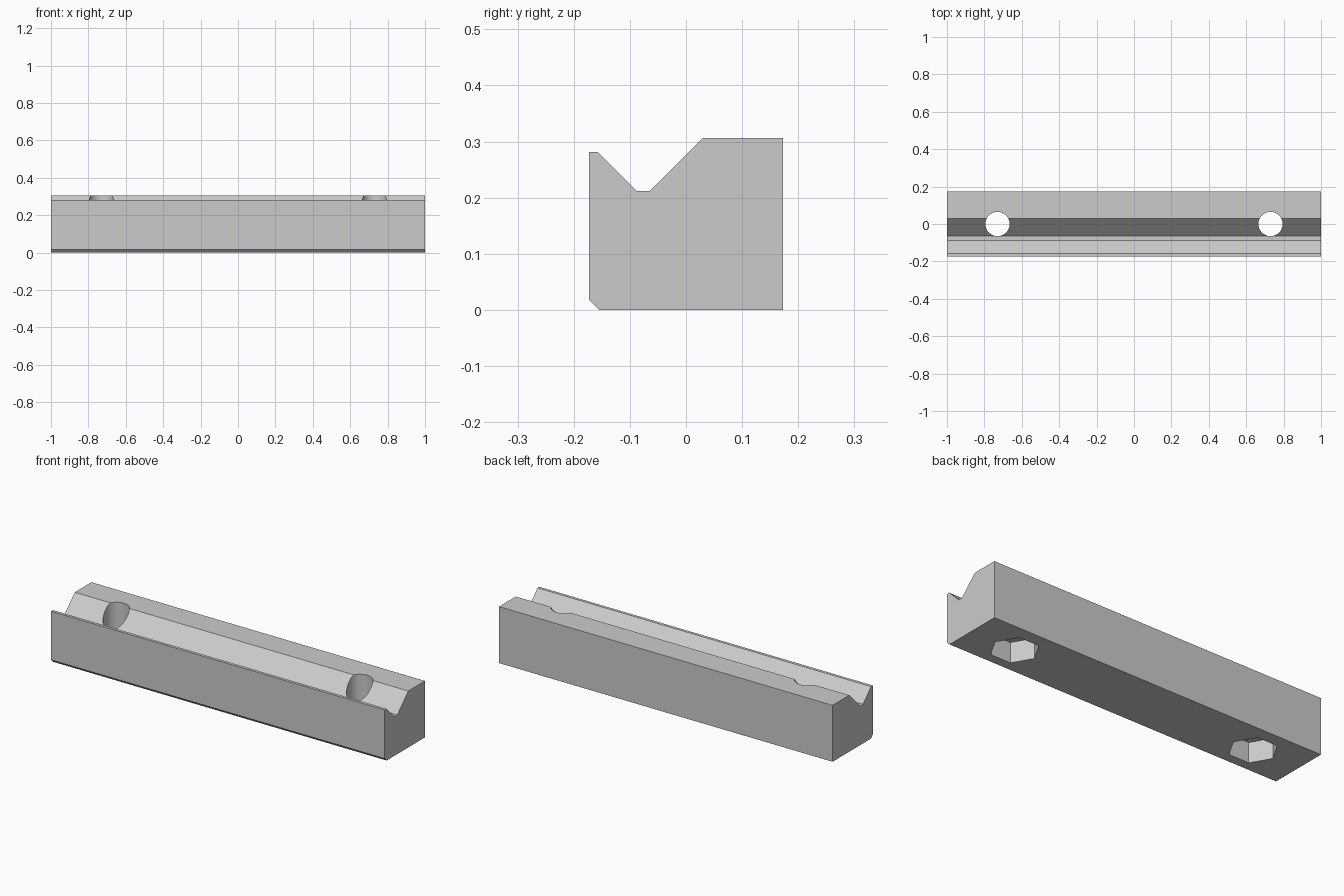
import bpy
import bmesh
import math

cube = bpy.data.objects.get("Cube")
if cube:
    bpy.data.objects.remove(cube, do_unlink=True)

LENGTH = 2.0
HOLE_X = 0.73
HOLE_RADIUS = 0.065
NUT_RADIUS = 0.12
NUT_DEPTH = 0.11

grey = bpy.data.materials.new("light grey")
grey.use_nodes = True
colour = (0.6, 0.6, 0.6, 1)
grey.diffuse_color = colour
grey.node_tree.nodes["Principled BSDF"].inputs["Base Color"].default_value = colour


def prism(name, points, offset):
    """Extrude a closed outline of points along an offset vector."""
    bm = bmesh.new()
    face = bm.faces.new([bm.verts.new(p) for p in points])
    result = bmesh.ops.extrude_face_region(bm, geom=[face])
    verts = [v for v in result["geom"] if isinstance(v, bmesh.types.BMVert)]
    bmesh.ops.translate(bm, verts=verts, vec=offset)
    bmesh.ops.recalc_face_normals(bm, faces=bm.faces)
    mesh = bpy.data.meshes.new(name)
    bm.to_mesh(mesh)
    bm.free()
    mesh.materials.append(grey)
    obj = bpy.data.objects.new(name, mesh)
    bpy.context.collection.objects.link(obj)
    return obj


def cut(target, name, x, radius, sides, bottom, top):
    """Cut a vertical hole with a regular outline, first corner along x."""
    ring = [(x + radius * math.cos(math.tau * i / sides),
             radius * math.sin(math.tau * i / sides), bottom)
            for i in range(sides)]
    cutter = prism(name, ring, (0, 0, top - bottom))
    cutter.hide_render = True
    mod = target.modifiers.new(name, "BOOLEAN")
    mod.operation = "DIFFERENCE"
    mod.solver = "EXACT"
    mod.object = cutter
    bpy.context.view_layer.objects.active = target
    bpy.ops.object.modifier_apply(modifier=name)
    bpy.data.objects.remove(cutter, do_unlink=True)


# Long block with a chamfered lower front edge and a grooved top
outline = [(-0.173, 0.018), (-0.155, 0), (0.173, 0), (0.173, 0.306),
           (0.03, 0.306), (-0.064, 0.212), (-0.088, 0.212),
           (-0.157, 0.281), (-0.173, 0.281)]
block = prism("grooved_block", [(-LENGTH / 2, y, z) for y, z in outline],
              (LENGTH, 0, 0))

# Round bolt holes with hexagonal nut pockets underneath
for side in (-1, 1):
    x = side * HOLE_X
    cut(block, "bolt_hole", x, HOLE_RADIUS, 64, -0.1, 0.4)
    cut(block, "nut_pocket", x, NUT_RADIUS, 6, -0.1, NUT_DEPTH)

# Smooth hole walls, sharp edges elsewhere
bpy.ops.object.select_all(action="DESELECT")
block.select_set(True)
bpy.context.view_layer.objects.active = block
bpy.ops.object.shade_smooth_by_angle(angle=math.radians(30))
